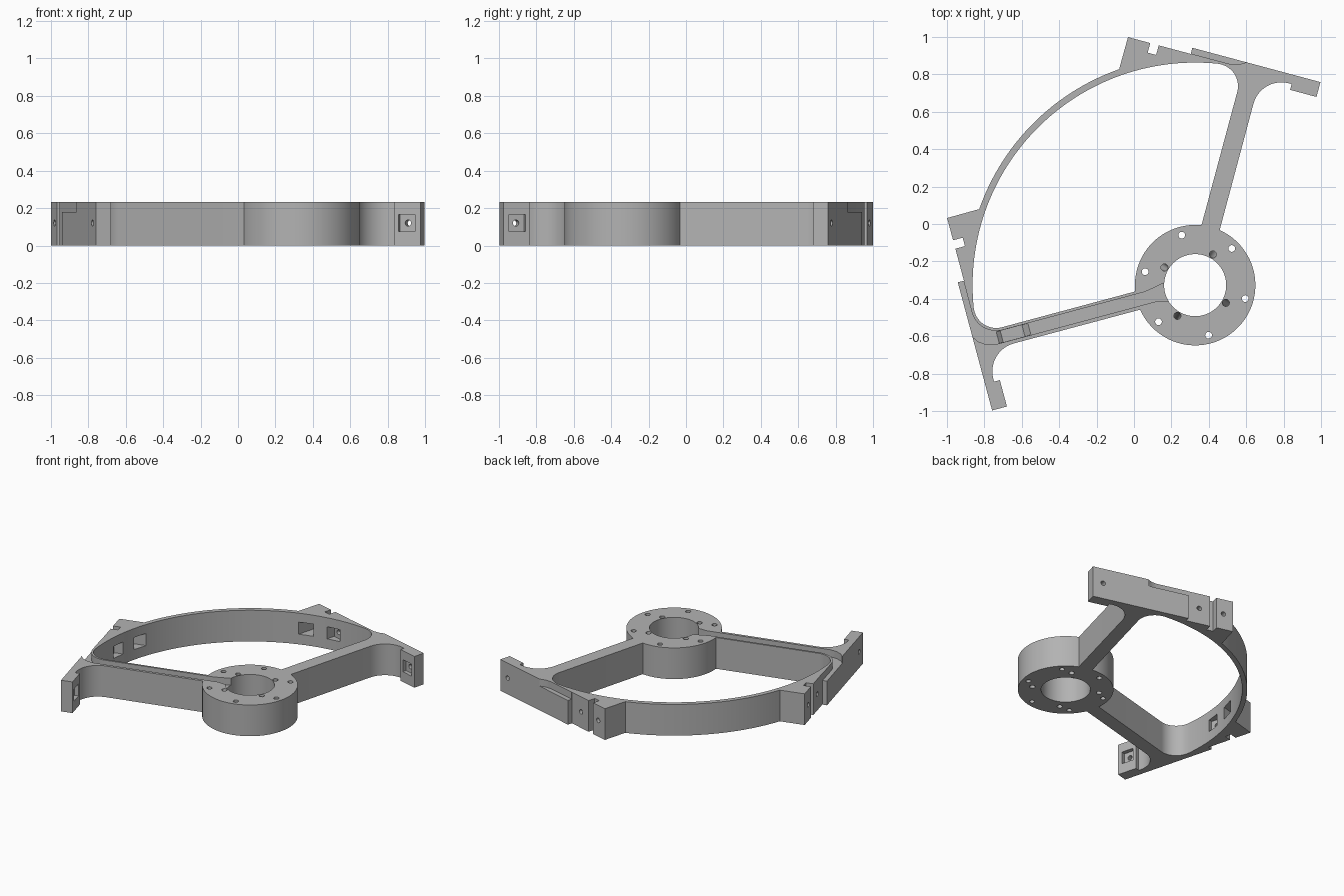
import bpy, bmesh, math
from mathutils import Vector

if "Cube" in bpy.data.objects:
    bpy.data.objects.remove(bpy.data.objects["Cube"])

HUB = Vector((0.327, -0.327))
HEIGHT = 0.232
ARM = math.radians(75)
U = Vector((math.cos(ARM), math.sin(ARM)))      # along the arm
V = Vector((math.sin(ARM), -math.cos(ARM)))     # across the arm


def at(u, v):
    return HUB + U * u + V * v


def flip(p):
    return Vector((-p[1], -p[0]))


def arc(center, r, a0, a1, n):
    return [center + Vector((math.cos(t), math.sin(t))) * r
            for t in (math.radians(a0 + (a1 - a0) * i / n) for i in range(n + 1))]


def mirrored(half):
    # the half path starts and ends on the diagonal of symmetry
    return half + [flip(p) for p in reversed(half[1:-1])]


def circle(center, r, n=24):
    return arc(center, r, 0, 360, n)[:-1]


# --- frame outline and openings
outer = arc(HUB, 1.224, 135, 109.4, 24)
outer += [at(u, v) for u, v in (
    (1.188, -0.69), (1.188, -0.567), (1.135, -0.567), (1.135, -0.52), (1.188, -0.52),
    (1.188, -0.343), (1.222, -0.343), (1.222, 0.366), (1.14, 0.366), (1.14, 0.22),
    (1.172, 0.22))]
outer += arc(at(1.017, 0.205), 0.155, 75, 165, 16)
outer += arc(HUB, 0.322, 66, -45, 40)

inner = arc(HUB, 1.19, 135, 84.2, 40)
inner += arc(at(1.056, -0.17), 0.12, 84.1, -15, 16)[1:]
inner += arc(HUB, 0.322, 84, 135, 16)

loops = [mirrored(outer), mirrored(inner), circle(HUB, 0.166, 64)]
loops += [circle(c[0], 0.018) for c in
          (arc(HUB, 0.277, 45 + 60 * k, 46 + 60 * k, 1) for k in range(6))]

curve = bpy.data.curves.new("frame_profile", "CURVE")
curve.dimensions = "2D"
curve.fill_mode = "BOTH"
curve.extrude = HEIGHT / 2
for loop in loops:
    s = curve.splines.new("POLY")
    s.points.add(len(loop) - 1)
    for pt, p in zip(s.points, loop):
        pt.co = (p.x, p.y, 0, 1)
    s.use_cyclic_u = True
helper = bpy.data.objects.new("profile_helper", curve)
bpy.context.collection.objects.link(helper)
bpy.context.view_layer.update()
mesh = bpy.data.meshes.new_from_object(helper.evaluated_get(bpy.context.evaluated_depsgraph_get()))
bpy.data.objects.remove(helper)
bm = bmesh.new()
bm.from_mesh(mesh)
bmesh.ops.translate(bm, verts=bm.verts, vec=(0, 0, HEIGHT / 2))
bmesh.ops.remove_doubles(bm, verts=bm.verts, dist=0.0001)
bmesh.ops.recalc_face_normals(bm, faces=bm.faces)
bm.to_mesh(mesh)
bm.free()
frame = bpy.data.objects.new("bracket_frame", mesh)
bpy.context.collection.objects.link(frame)


# --- cutters
def cut(name, bottom, top):
    """Subtract the solid between two matching rings of 3D points."""
    b = bmesh.new()
    lo = [b.verts.new(p) for p in bottom]
    hi = [b.verts.new(p) for p in top]
    b.faces.new(lo)
    b.faces.new(hi)
    for i in range(len(lo)):
        j = (i + 1) % len(lo)
        b.faces.new((lo[i], lo[j], hi[j], hi[i]))
    bmesh.ops.recalc_face_normals(b, faces=b.faces)
    m = bpy.data.meshes.new(name)
    b.to_mesh(m)
    b.free()
    ob = bpy.data.objects.new(name, m)
    bpy.context.collection.objects.link(ob)
    ob.hide_render = True
    mod = frame.modifiers.new(name, "BOOLEAN")
    mod.operation = "DIFFERENCE"
    mod.solver = "EXACT"
    mod.object = ob
    cutters.append(ob)


def prism(name, pts, z0, z1):
    cut(name, [(p[0], p[1], z0) for p in pts], [(p[0], p[1], z1) for p in pts])


def along(name, side, u0, u1, ring):
    # ring of (v, z) swept along the arm direction
    cut(name, *[[(*side(at(u, v)), z) for v, z in ring] for u in (u0, u1)])


cutters = []
MID, TOP, FLOOR = 0.12, 0.3, 0.18
for tag, side in (("back", lambda p: p), ("side", flip)):
    # bolt holes with square nut pockets
    for k, (v, u0, u1) in enumerate(((-0.62, 0.9, 1.13), (-0.44, 1.0, 1.15), (0.29, 1.1, 1.17))):
        h = 0.045
        along(f"{tag}_nut_pocket_{k}", side, u0, u1,
              [(v + a * h, MID + b * h) for a, b in ((-1, -1), (1, -1), (1, 1), (-1, 1))])
        along(f"{tag}_bolt_hole_{k}", side, u1 - 0.02, 1.26,
              [(p.x, p.y) for p in circle(Vector((v, MID)), 0.017, 16)])

# shallow relief on the back pad
prism("back_pad_relief", [at(u, v) for u, v in (
    (1.19, -0.36), (1.19, -0.12), (1.2, -0.08), (1.222, -0.043), (1.26, -0.04), (1.26, -0.36))],
    FLOOR, TOP)

# cable channel along the side arm, leaving through the side pad
channel = [at(0.12, -0.055), at(0.17, -0.053), at(0.22, -0.043), at(0.27, -0.035)]
channel += arc(at(1.056, -0.17), 0.135, -15, 75, 14)
channel += [at(u, v) for u, v in ((1.19, -0.36), (1.26, -0.36), (1.26, -0.045), (1.222, -0.043),
                                  (1.2, -0.01), (1.16, 0.018), (1.11, 0.03), (0.22, 0.03),
                                  (0.17, 0.045), (0.12, 0.05))]
prism("cable_channel", [flip(p) for p in channel], FLOOR, TOP)

# ramped dip in the channel floor
dip = ((0.89, 0.2), (0.95, 0.155), (1.07, 0.155), (1.11, 0.2))
cut("channel_dip", *[[(*flip(at(u, v)), z) for u, z in dip] for v in (-0.034, 0.029)])

# four slanted wire holes around the bore
for k in range(4):
    a = 60 + 90 * k
    rings = []
    for r, z in ((0.232, -0.02), (0.186, HEIGHT + 0.02)):
        c = arc(HUB, r, a, a + 1, 1)[0]
        rings.append([(p.x, p.y, z) for p in circle(c, 0.019, 16)])
    cut(f"slanted_hole_{k}", *rings)

# --- bake the cuts and remove the helpers
bpy.context.view_layer.update()
baked = bpy.data.meshes.new_from_object(frame.evaluated_get(bpy.context.evaluated_depsgraph_get()))
frame.modifiers.clear()
frame.data = baked
for ob in cutters:
    bpy.data.objects.remove(ob)

# --- material and shading
grey = bpy.data.materials.new("plain grey")
grey.use_nodes = True
colour = (0.45, 0.45, 0.45, 1)
grey.diffuse_color = colour
grey.node_tree.nodes["Principled BSDF"].inputs["Base Color"].default_value = colour
baked.materials.clear()
baked.materials.append(grey)
bpy.ops.object.select_all(action="DESELECT")
frame.select_set(True)
bpy.context.view_layer.objects.active = frame
bpy.ops.object.shade_smooth_by_angle(angle=math.radians(30))
